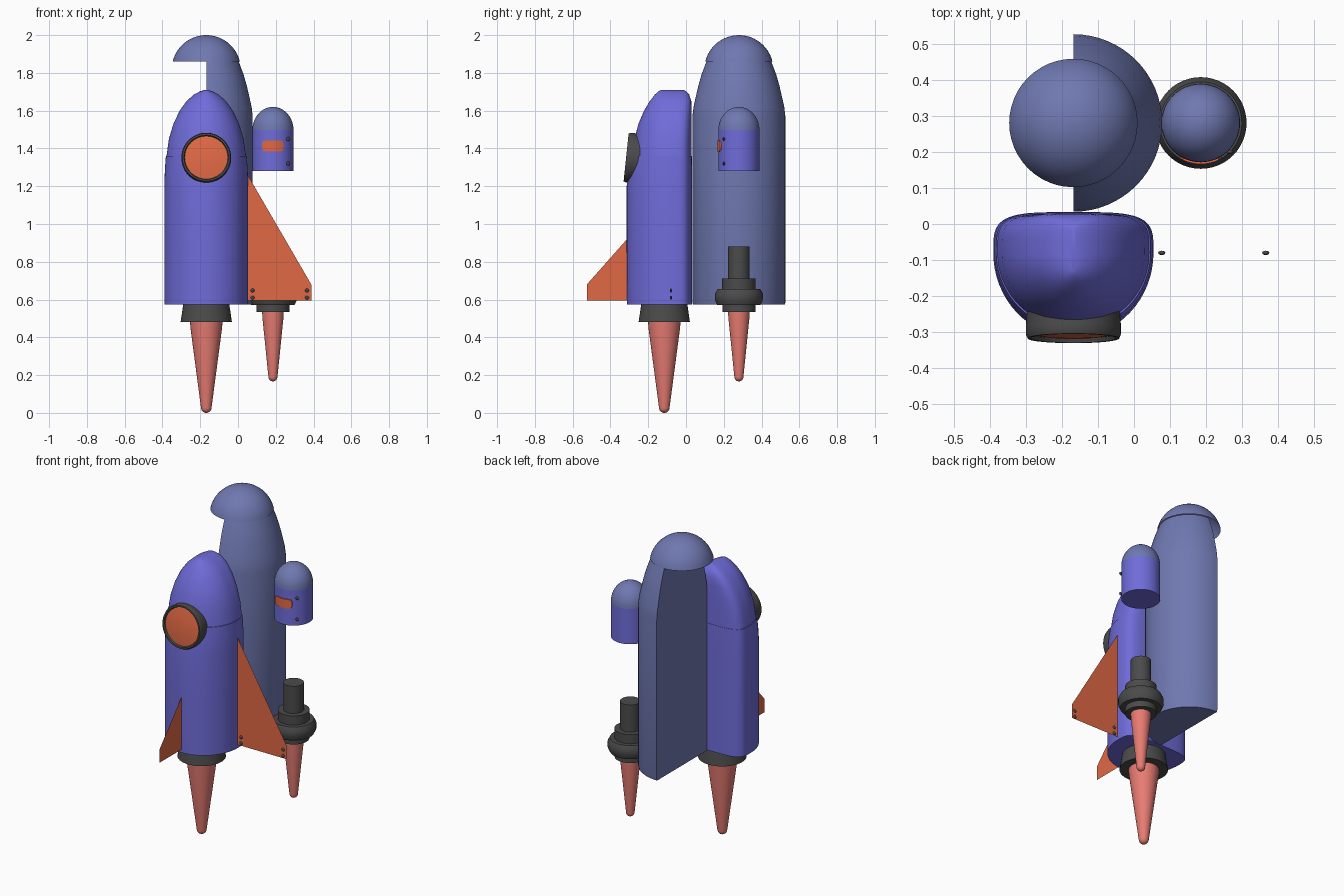
import bpy, bmesh, math
from mathutils import Matrix, Vector

if "Cube" in bpy.data.objects:
    bpy.data.objects.remove(bpy.data.objects["Cube"])


def material(name, rgb):
    m = bpy.data.materials.new(name)
    m.diffuse_color = (*rgb, 1)
    m.use_nodes = True
    m.node_tree.nodes["Principled BSDF"].inputs["Base Color"].default_value = m.diffuse_color
    return m


PURPLE = material("purple", (0.16, 0.15, 0.70))
SLATE = material("slate_blue", (0.16, 0.19, 0.44))
ORANGE = material("orange", (0.75, 0.14, 0.06))
FLAME = material("flame_pink", (0.80, 0.20, 0.17))
DARK = material("dark_metal", (0.07, 0.07, 0.07))


def finish(bm, name, mat, matrix=None, angle=35, solid=True):
    if matrix is not None:
        bm.transform(matrix)
    if solid:
        bmesh.ops.recalc_face_normals(bm, faces=bm.faces)
    me = bpy.data.meshes.new(name)
    bm.to_mesh(me)
    bm.free()
    ob = bpy.data.objects.new(name, me)
    bpy.context.collection.objects.link(ob)
    me.materials.append(mat)
    bpy.ops.object.select_all(action='DESELECT')
    ob.select_set(True)
    bpy.context.view_layer.objects.active = ob
    bpy.ops.object.shade_smooth_by_angle(angle=math.radians(angle))
    return ob


def skin(rings, cap_start=True, cap_end=True):
    """Join equal-length rings of points into a tube."""
    bm = bmesh.new()
    rows = [[bm.verts.new(p) for p in ring] for ring in rings]
    n = len(rows[0])
    for a, b in zip(rows, rows[1:]):
        for i in range(n):
            j = (i + 1) % n
            bm.faces.new((a[i], a[j], b[j], b[i]))
    if cap_start:
        bm.faces.new(rows[0][::-1])
    if cap_end:
        bm.faces.new(rows[-1])
    bmesh.ops.remove_doubles(bm, verts=bm.verts, dist=0.0002)
    return bm


def lathe(profile, n=48, **caps):
    return skin([[(r * math.cos(2 * math.pi * i / n), r * math.sin(2 * math.pi * i / n), z)
                  for i in range(n)] for r, z in profile], **caps)


def dome(r, z, h, steps=10):
    return [(max(r * math.cos(t), 0.002), z + h * math.sin(t))
            for t in (math.pi / 2 * k / steps for k in range(steps + 1))]


def at(x, y, z=0):
    return Matrix.Translation((x, y, z))


# Shuttle body: round belly at the front, flat rounded-corner back
SX, SY = -0.168, -0.08


def section(z, w, front, back, n=64):
    pts = []
    for i in range(n):
        c, s = math.cos(2 * math.pi * i / n), math.sin(2 * math.pi * i / n)
        if s > 0:
            x, y = math.copysign(abs(c) ** 0.5, c) * w, SY + s ** 0.5 * (back - SY)
        else:
            x, y = c * w, SY + s * (SY - front)
        pts.append((SX + x, y, z))
    return pts


body = [(0.575, .222, -.312, .033), (0.9, .222, -.314, .033), (1.2, .222, -.314, .033),
        (1.29, .219, -.306, .033), (1.36, .214, -.293, .032)]
nose = [(1.355, .211, -.288, .03), (1.45, .198, -.273, .03), (1.53, .174, -.252, .03),
        (1.60, .141, -.222, .03), (1.65, .105, -.192, .028), (1.685, .066, -.165, .017),
        (1.703, .032, -.145, .0), (1.71, .008, -.13, -.012)]
finish(skin([section(*s) for s in body]), "shuttle_body", PURPLE)
finish(skin([section(*s) for s in nose]), "shuttle_nose", PURPLE)

# Tilted round porthole
tilt = at(SX, -0.317, 1.353) @ Matrix.Rotation(math.radians(84), 4, 'X')
ring = [(.128, -.10), (.132, -.03), (.132, -.012), (.127, 0), (.118, 0), (.114, -.012)]
finish(lathe(ring, cap_start=False, cap_end=False), "porthole_ring", DARK, tilt)
finish(lathe([(.116, -.012), (.08, -.007), (.04, -.004), (.002, -.003)], cap_start=False),
       "porthole_glass", ORANGE, tilt)


# Thin fins
def fin(name, pts):
    bm = bmesh.new()
    bm.faces.new([bm.verts.new(p) for p in pts])
    finish(bm, name, ORANGE, solid=False)


fin("side_wing", [(x, SY, z) for x, z in
                  ((0.03, .595), (.388, .595), (.388, .68), (.05, 1.262), (0.03, 1.262))])
fin("front_fin", [(SX, y, z) for y, z in
                  ((-.29, .595), (-.525, .595), (-.525, .68), (-.312, .92), (-.29, .92))])


# Rivets
def rivet(name, pos):
    bm = bmesh.new()
    bmesh.ops.create_uvsphere(bm, u_segments=12, v_segments=8, radius=0.01)
    bmesh.ops.scale(bm, vec=(1, 0.6, 1), verts=bm.verts)
    finish(bm, name, DARK, at(*pos))


for x in (.077, .365):
    for z in (.61, .648):
        rivet("wing_rivet", (x, SY, z))
BX, BY = 0.185, 0.28
for z in (1.32, 1.45):
    rivet("booster_rivet", (BX + .08, BY - .08, z))

# External tank: only the right half, cut flat down the middle
tank = lathe([(.243, .573), (.246, .585), (.246, 1.57), (.240, 1.62), (.229, 1.67), (.215, 1.73),
              (.198, 1.79), (.172, 1.86)], n=64)
cut = bmesh.ops.bisect_plane(tank, geom=tank.verts[:] + tank.edges[:] + tank.faces[:],
                             plane_co=(0, 0, 0), plane_no=(1, 0, 0), clear_inner=True)
bmesh.ops.holes_fill(tank, edges=[e for e in tank.edges if e.is_boundary], sides=0)
finish(tank, "fuel_tank_half", SLATE, at(SX, BY))

# Tank cap: a slice of a sphere
R, zc = 0.183, 1.817
a0 = math.asin((1.86 - zc) / R)
cap = [(max(R * math.cos(a), .002), zc + R * math.sin(a))
       for a in (a0 + (math.pi / 2 - a0) * k / 12 for k in range(13))]
finish(lathe(cap, cap_start=False), "tank_cap", SLATE, at(SX, BY))

# Side booster: upper can, dome and window slot
finish(lathe([(.109, 1.28), (.109, 1.497)], cap_end=False), "booster_can", PURPLE, at(BX, BY))
finish(lathe(dome(.109, 1.497, .123), cap_start=False), "booster_dome", SLATE, at(BX, BY))

slot = bmesh.new()
cols = []
for i in range(17):
    x = -.057 + .114 * i / 16
    h = .014 + .014 * math.sqrt(max(0, 1 - max(0, (abs(x) - .043) / .014) ** 2))
    y = -math.sqrt(.114 ** 2 - x * x)
    cols.append([slot.verts.new(p) for p in
                 ((x, y + .012, 1.413 - h), (x, y, 1.413 - h), (x, y, 1.413 + h), (x, y + .012, 1.413 + h))])
for a, b in zip(cols, cols[1:]):
    for i in range(4):
        j = (i + 1) % 4
        slot.faces.new((a[i], a[j], b[j], b[i]))
slot.faces.new(cols[0])
slot.faces.new(cols[-1])
finish(slot, "booster_window", ORANGE, at(BX, BY))

# Booster engine stack
finish(lathe([(.062, .535), (.088, .535), (.088, .572), (.115, .572), (.127, .598), (.127, .63),
              (.114, .655), (.089, .655), (.089, .712), (.057, .712), (.057, .88)]),
       "booster_engine", DARK, at(BX, BY))

# Shuttle nozzle
finish(lathe([(.136, .48), (.122, .575)]), "shuttle_nozzle", DARK, at(SX, -.115))


# Exhaust flames with rounded tips
def flame(name, x, y, top, r_top, bottom, r_tip):
    tip = [(r, bottom + r_tip - (z - 0)) for r, z in dome(r_tip, 0, r_tip, 6)][::-1]
    finish(lathe(tip + [(r_top, top - .03), (r_top * 1.02, top)]), name, FLAME, at(x, y))


flame("shuttle_flame", SX, -.115, .482, .084, 0.0, .028)
flame("booster_flame", BX, BY, .537, .056, .167, .024)
